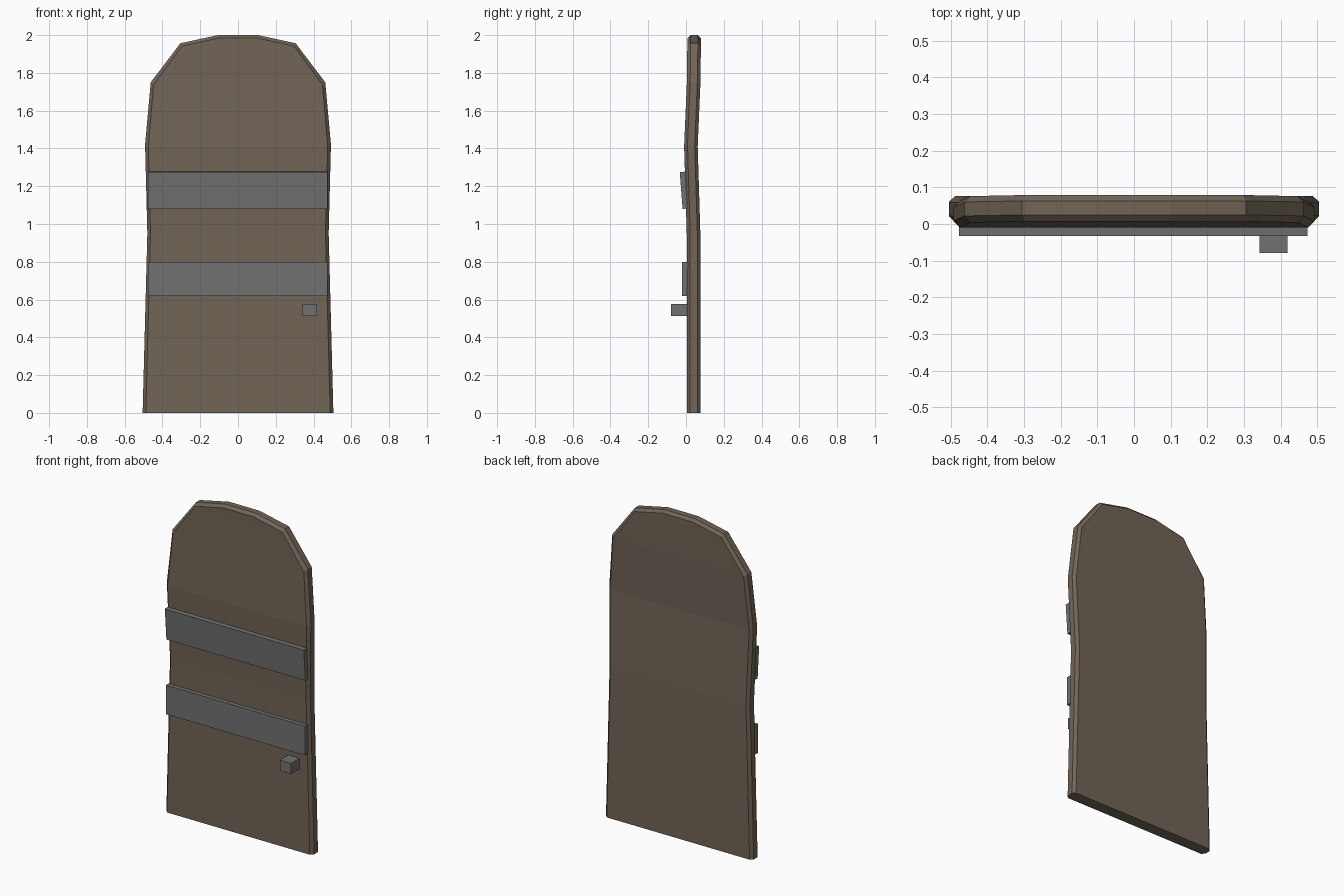
import bpy, bmesh

cube = bpy.data.objects.get("Cube")
if cube:
    bpy.data.objects.remove(cube, do_unlink=True)


def make_material(name, rgb):
    mat = bpy.data.materials.new(name)
    mat.use_nodes = True
    color = (*rgb, 1)
    mat.diffuse_color = color
    mat.node_tree.nodes["Principled BSDF"].inputs["Base Color"].default_value = color
    return mat


wood = make_material("brown_wood", (0.165, 0.128, 0.094))
iron = make_material("grey_iron", (0.165, 0.165, 0.165))


def finish(bm, name, mat):
    bmesh.ops.recalc_face_normals(bm, faces=bm.faces)
    mesh = bpy.data.meshes.new(name)
    bm.to_mesh(mesh)
    bm.free()
    mesh.materials.append(mat)
    obj = bpy.data.objects.new(name, mesh)
    bpy.context.collection.objects.link(obj)
    return obj


def bar(name, x0, x1, profile):
    """Extrude a (y, z) outline along x."""
    bm = bmesh.new()
    face = bm.faces.new([bm.verts.new((x0, y, z)) for y, z in profile])
    ext = bmesh.ops.extrude_face_region(bm, geom=[face])
    moved = [v for v in ext["geom"] if isinstance(v, bmesh.types.BMVert)]
    bmesh.ops.translate(bm, verts=moved, vec=(x1 - x0, 0, 0))
    return finish(bm, name, iron)


def box_profile(y0, y1, z0, z1):
    return [(y0, z0), (y1, z0), (y1, z1), (y0, z1)]


# Door panel: right half outline, its inset for the chamfer, and the warp in y
outer = [(0.505, 0), (0.48, 0.95), (0.492, 1.42), (0.462, 1.75), (0.305, 1.957), (0.105, 2.0)]
inner = [(0.488, 0), (0.463, 0.95), (0.475, 1.41), (0.447, 1.737), (0.297, 1.942), (0.102, 1.984)]
warp = [0, 0, -0.014, 0, 0.003, 0.003]
layers = [(inner, 0.004), (outer, 0.022), (outer, 0.06), (inner, 0.076)]

bm = bmesh.new()
loops = []
for half, y in layers:
    right = [bm.verts.new((x, y + w, z)) for (x, z), w in zip(half, warp)]
    left = [bm.verts.new((-x, y + w, z)) for (x, z), w in zip(half, warp)]
    loops.append((right, left))

# Front and back surfaces, row by row
for right, left in (loops[0], loops[-1]):
    for i in range(len(outer) - 1):
        bm.faces.new((right[i], right[i + 1], left[i + 1], left[i]))

# Rim with chamfered edges, closed along the bottom
rings = [r + l[::-1] for r, l in loops]
count = len(rings[0])
for a, b in zip(rings, rings[1:]):
    for i in range(count - 1):
        bm.faces.new((a[i], a[i + 1], b[i + 1], b[i]))
bm.faces.new([r[0] for r in rings] + [r[-1] for r in reversed(rings)])
finish(bm, "door_panel", wood)

# Iron straps and handle
bar("lower_strap", -0.477, 0.473, box_profile(-0.022, 0.01, 0.62, 0.80))
bar("upper_strap", -0.477, 0.473,
    [(-0.018, 1.08), (0.007, 1.082), (-0.004, 1.277), (-0.033, 1.275)])
bar("handle", 0.342, 0.418, box_profile(-0.079, 0.01, 0.512, 0.577))
